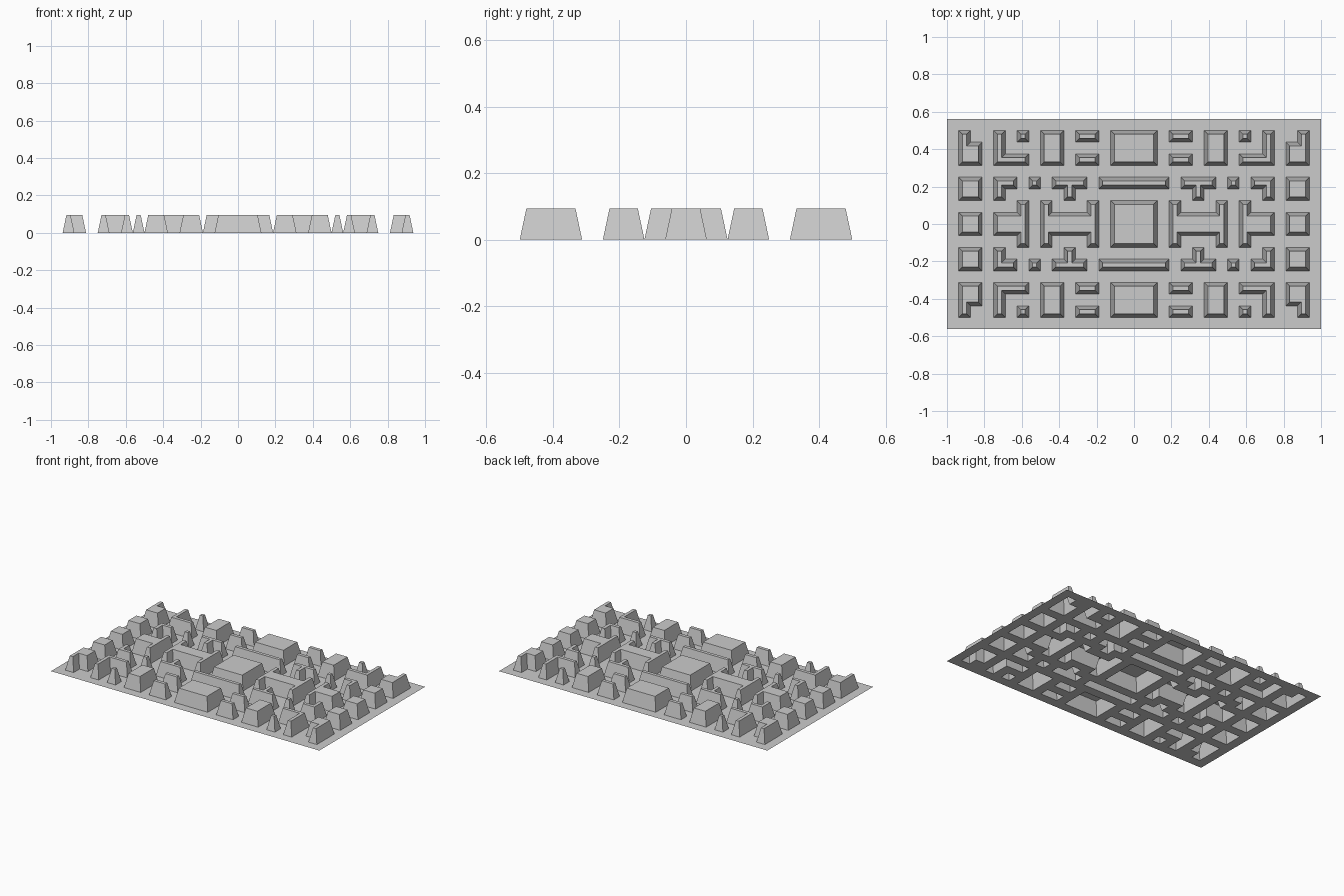
import bpy, bmesh

if "Cube" in bpy.data.objects:
    bpy.data.objects.remove(bpy.data.objects["Cube"])

CELL = 0.0625        # panel is 32 x 18 cells
NX, NY = 32, 18
HEIGHT, TAPER = 0.094, 0.02

# One quarter of the raised pattern (top-left corner), mirrored both ways
PATTERN = [
    "................",
    ".#..#.#.##.##.##",
    ".##.#...##....##",
    ".##.###.##.##.##",
    "................",
    ".##.##.#.###.###",
    ".##.#.....#.....",
    "......#.#...#.##",
    ".##.###.#####.##",
]


def is_raised(face):
    c = face.calc_center_median()
    i = int((c.x + NX * CELL / 2) / CELL)
    j = int((c.y + NY * CELL / 2) / CELL)
    return PATTERN[min(j, NY - 1 - j)][min(i, NX - 1 - i)] == "#"


# Flat base sheet
bm = bmesh.new()
bmesh.ops.create_grid(bm, x_segments=NX, y_segments=NY, size=1)
for v in bm.verts:
    v.co.y *= NY / NX
bm.normal_update()

# Raised blocks with sloping sides, hollow underneath
tops = [f for f in bm.faces if is_raised(f)]
bmesh.ops.inset_region(bm, faces=tops, thickness=TAPER, use_even_offset=True,
                       use_boundary=True)
for v in {v for f in tops for v in f.verts}:
    v.co.z = HEIGHT
bm.normal_update()

mesh = bpy.data.meshes.new("relief_panel")
bm.to_mesh(mesh)
bm.free()
panel = bpy.data.objects.new("relief_panel", mesh)
bpy.context.collection.objects.link(panel)
